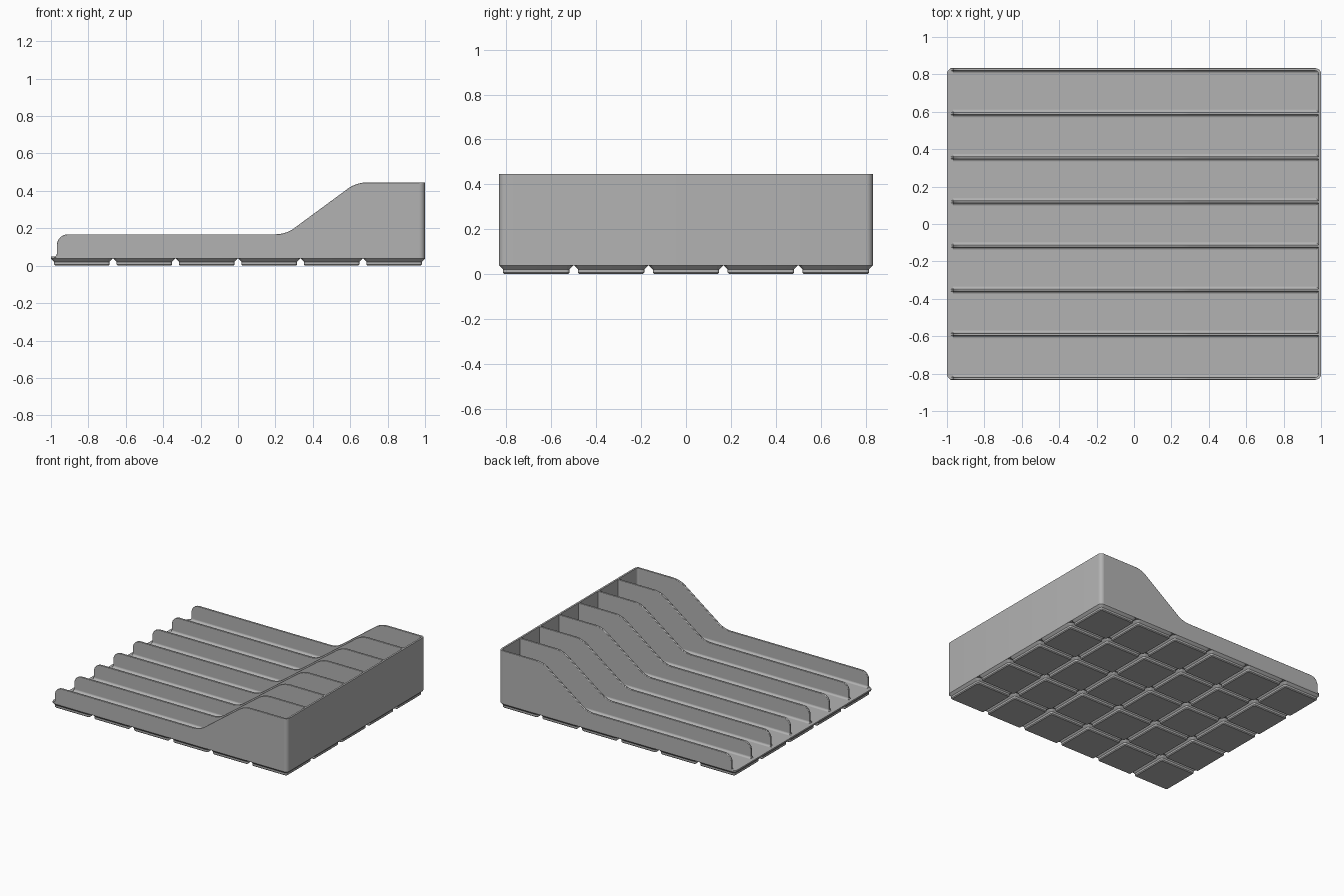
import bpy, bmesh
from math import sin, cos, pi, radians

cube = bpy.data.objects.get("Cube")
if cube:
    bpy.data.objects.remove(cube, do_unlink=True)

HX, HY = 1.0, 0.833          # half size of the tray
CELL = 0.334                 # pitch of the feet
BASE, FLOOR, TOP = 0.038, 0.049, 0.445
WALL, R, FILLET = 0.014, 0.03, 0.014

grey = bpy.data.materials.new("grey plastic")
grey.use_nodes = True
COLOUR = (0.45, 0.45, 0.45, 1)
grey.diffuse_color = COLOUR
grey.node_tree.nodes["Principled BSDF"].inputs["Base Color"].default_value = COLOUR


def arc(cx, cy, r, start, end, n=6):
    """Points of an arc, angles in degrees."""
    angles = [radians(start + (end - start) * i / n) for i in range(n + 1)]
    return [(cx + r * cos(a), cy + r * sin(a)) for a in angles]


def rounded_rect(hx, hy, r, cx=0, cy=0, n=5):
    pts = []
    for k, (sx, sy) in enumerate([(1, 1), (-1, 1), (-1, -1), (1, -1)]):
        pts += arc(cx + sx * (hx - r), cy + sy * (hy - r), r, 90 * k, 90 * k + 90, n)
    return pts


def loft(bm, rings):
    """Skin a stack of equal-length rings and cap both ends."""
    loops = [[bm.verts.new(p) for p in ring] for ring in rings]
    n = len(loops[0])
    for a, b in zip(loops, loops[1:]):
        for i in range(n):
            j = (i + 1) % n
            bm.faces.new((a[i], a[j], b[j], b[i]))
    bm.faces.new(loops[0][::-1])
    bm.faces.new(loops[-1])


def finish(bm, name, bevel=0):
    bmesh.ops.recalc_face_normals(bm, faces=bm.faces)
    mesh = bpy.data.meshes.new(name)
    bm.to_mesh(mesh)
    bm.free()
    mesh.materials.append(grey)
    ob = bpy.data.objects.new(name, mesh)
    bpy.context.collection.objects.link(ob)
    if bevel:
        mod = ob.modifiers.new("soft edges", "BEVEL")
        mod.width, mod.segments = bevel, 2
        mod.limit_method, mod.angle_limit = "ANGLE", radians(60)
    bpy.ops.object.select_all(action="DESELECT")
    ob.select_set(True)
    bpy.context.view_layer.objects.active = ob
    bpy.ops.object.shade_smooth_by_angle(angle=radians(30))
    return ob


def prism(name, rings, bevel=0):
    bm = bmesh.new()
    loft(bm, rings)
    return finish(bm, name, bevel)


# Stepped feet, a grid of six by five
bm = bmesh.new()
foot_steps = [(0, 0.142, 0.007), (0.006, 0.148, 0.013),
              (0.021, 0.148, 0.013), (BASE, 0.165, R)]
for col in range(6):
    for row in range(5):
        cx, cy = (col - 2.5) * CELL, (row - 2) * CELL
        loft(bm, [[(x, y, z) for x, y in rounded_rect(h, h, r, cx, cy)]
                  for z, h, r in foot_steps])
finish(bm, "feet")

# Floor plate
outline = rounded_rect(HX, HY, R)
prism("floor", [[(x, y, z) for x, y in outline] for z in (BASE, FLOOR)])

# Tall end wall wrapping both rounded corners
cx, cy = HX - R, HY - R
end_wall = (arc(cx, -cy, R, -90, 0) + arc(cx, cy, R, 0, 90)
            + arc(cx, cy, R - WALL, 90, 0) + arc(cx, -cy, R - WALL, 0, -90))
prism("end_wall", [[(x, y, z) for x, y in end_wall] for z in (BASE, TOP)])


# Eight dividers with a low run, a ramp and a high end
def divider_profile(end):
    low, front = 0.168, -0.969
    pts = [(end, BASE + 0.003), (front - FILLET, BASE + 0.003)]
    pts += arc(front - FILLET, FLOOR + FILLET, FILLET, -90, 0)
    pts += arc(front + 0.06, low - 0.06, 0.06, 180, 90, 8)
    pts += arc(0.2, low + 0.17, 0.17, -90, -55, 8)
    pts += arc(0.688, TOP - 0.17, 0.17, 125, 90, 8)
    return pts + [(end, TOP)]


spacing = (2 * HY - WALL) / 7
for i in range(8):
    y = -HY + WALL / 2 + i * spacing
    outer = i in (0, 7)
    profile = divider_profile(cx + 0.004 if outer else HX - WALL / 2)
    prism("side_wall" if outer else "divider",
          [[(x, y + s * WALL / 2, z) for x, z in profile] for s in (-1, 1)], 0.003)

    # Concave fillets where the divider meets the floor
    for s in (-1, 1):
        if (i == 0 and s < 0) or (i == 7 and s > 0):
            continue
        face = y + s * WALL / 2
        cove = [(face, FLOOR - 0.002)]
        cove += [(face + s * (FILLET - u), FLOOR + FILLET - v)
                 for u, v in arc(0, 0, FILLET, 90, 0)]
        prism("floor_fillet", [[(x, a, b) for a, b in cove]
                               for x in (-0.969, HX - WALL / 2)])

# Fillet along the foot of the end wall
face = HX - WALL
cove = [(face, FLOOR - 0.002)]
cove += [(face - FILLET + u, FLOOR + FILLET - v) for u, v in arc(0, 0, FILLET, 90, 0)]
prism("end_fillet", [[(a, y, b) for a, b in cove] for y in (-cy, cy)])
